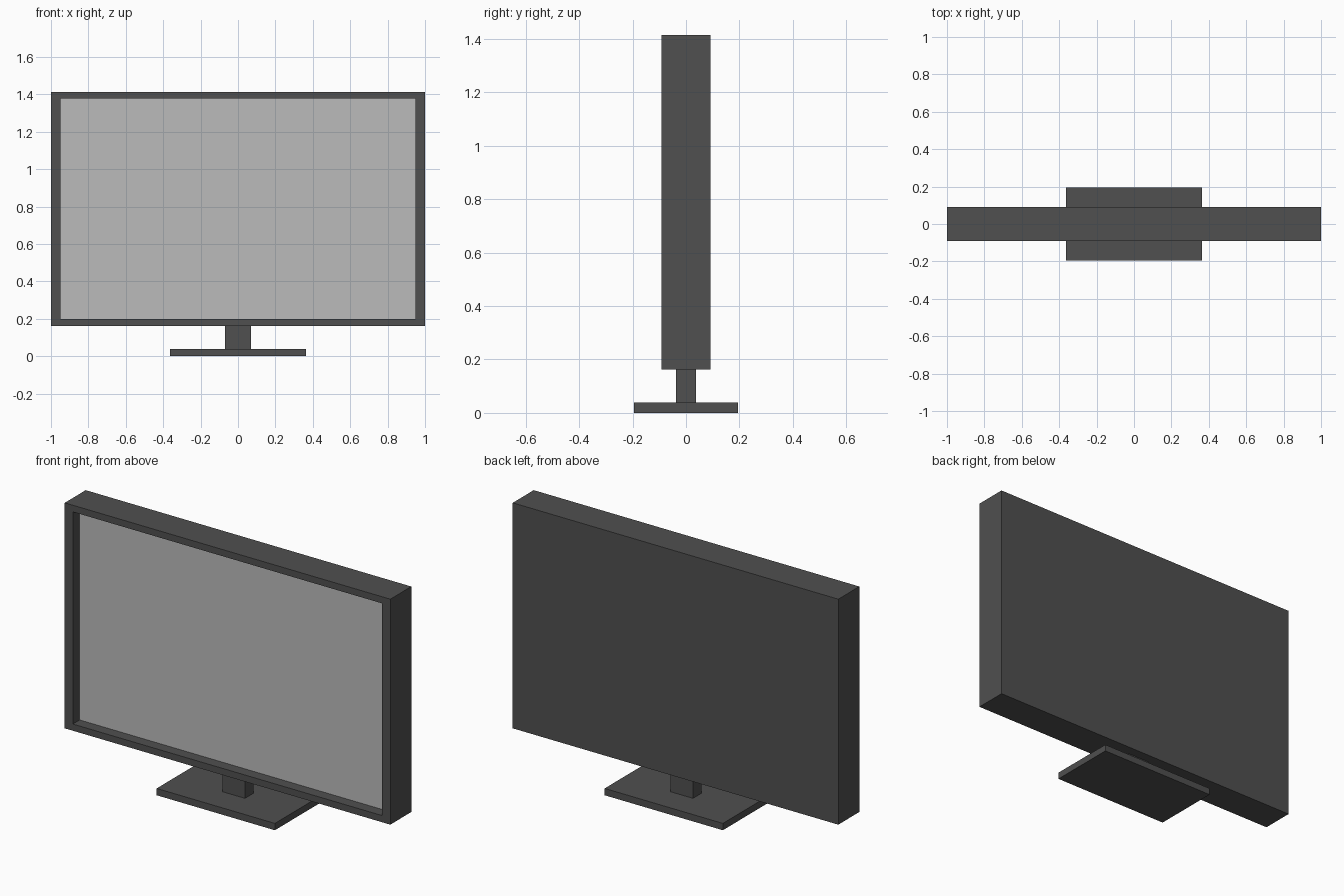
import bpy, bmesh
from mathutils import Vector

if "Cube" in bpy.data.objects:
    bpy.data.objects.remove(bpy.data.objects["Cube"])


def material(name, value):
    m = bpy.data.materials.new(name)
    m.diffuse_color = (value, value, value, 1)
    m.use_nodes = True
    m.node_tree.nodes["Principled BSDF"].inputs["Base Color"].default_value = m.diffuse_color
    return m


DARK = material("dark_plastic", 0.08)
LIGHT = material("screen_grey", 0.5)


def add_object(name, bm, mat):
    mesh = bpy.data.meshes.new(name)
    bm.to_mesh(mesh)
    bm.free()
    mesh.materials.append(mat)
    obj = bpy.data.objects.new(name, mesh)
    bpy.context.collection.objects.link(obj)
    return obj


def box_mesh(size, z0):
    """Box centred on x and y, with its underside at z0."""
    bm = bmesh.new()
    bmesh.ops.create_cube(bm, size=1)
    bmesh.ops.scale(bm, vec=size, verts=bm.verts)
    bmesh.ops.translate(bm, vec=(0, 0, z0 + size[2] / 2), verts=bm.verts)
    return bm


# Stand
add_object("base", box_mesh((0.726, 0.39, 0.038), 0), DARK)
add_object("neck", box_mesh((0.138, 0.074, 0.124), 0.038), DARK)

# Cabinet with a recessed, open front; side borders wider than top and bottom
BOTTOM, HEIGHT, DEPTH = 0.162, 1.252, 0.184
OPEN_W, OPEN_H, RECESS = 1.9, 1.178, 0.06
mid_z = BOTTOM + HEIGHT / 2
bm = box_mesh((2, DEPTH, HEIGHT), BOTTOM)
front = min(bm.faces, key=lambda f: f.calc_center_median().y)
bmesh.ops.inset_individual(bm, faces=[front], thickness=0.03)
for v in front.verts:
    v.co.x = OPEN_W / 2 if v.co.x > 0 else -OPEN_W / 2
    v.co.z = mid_z + (OPEN_H / 2 if v.co.z > mid_z else -OPEN_H / 2)
front = bmesh.ops.extrude_discrete_faces(bm, faces=[front])["faces"][0]
bmesh.ops.translate(bm, vec=(0, RECESS, 0), verts=front.verts)
corners = [v.co.copy() for v in front.verts]
bmesh.ops.delete(bm, geom=[front], context='FACES_ONLY')
add_object("cabinet", bm, DARK)

# Screen panel closing the recess
bm = bmesh.new()
face = bm.faces.new([bm.verts.new(Vector(c)) for c in corners])
face.normal_update()
if face.normal.y > 0:
    face.normal_flip()
add_object("screen", bm, LIGHT)
